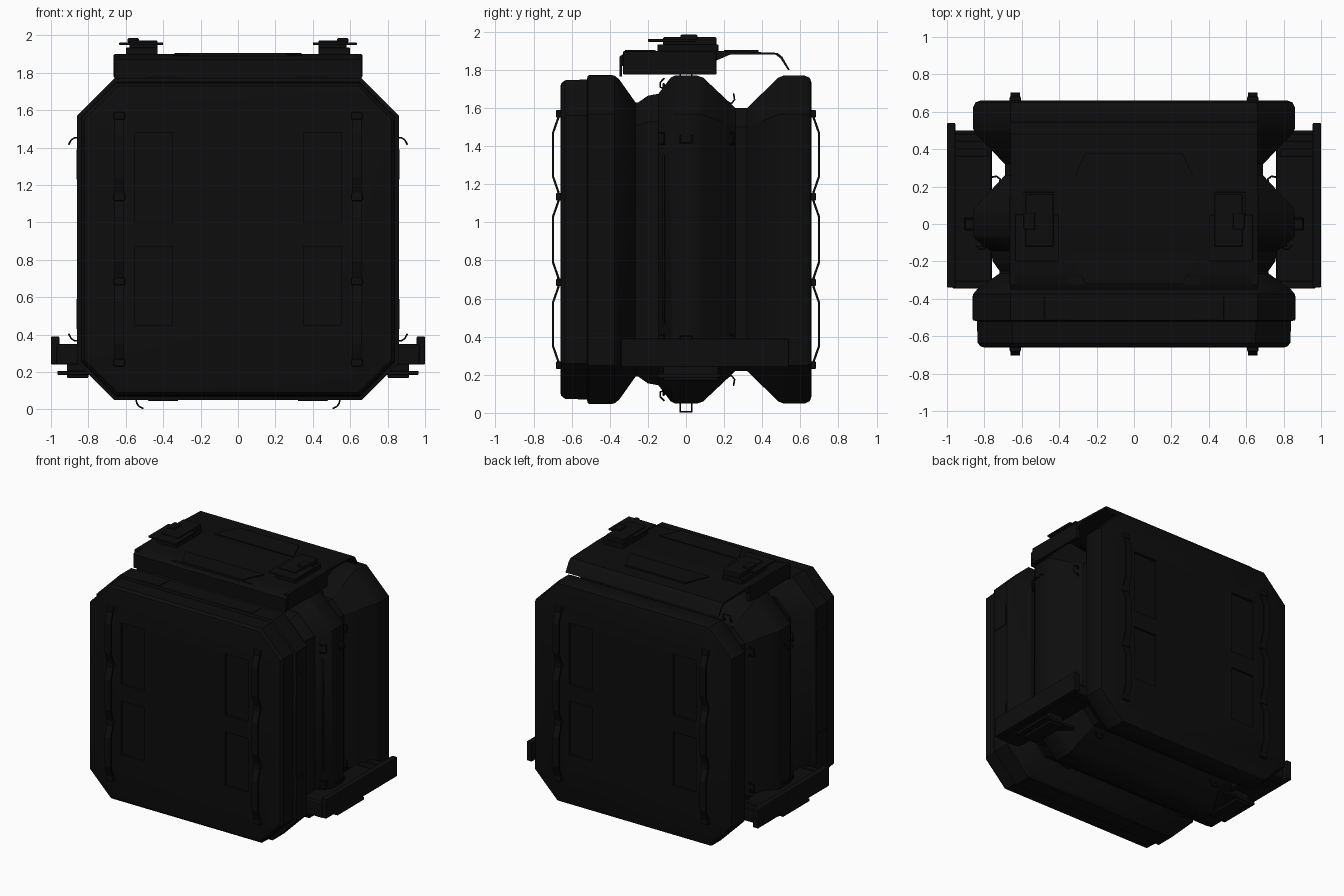
import bpy, bmesh
from mathutils import Vector

if "Cube" in bpy.data.objects:
    bpy.data.objects.remove(bpy.data.objects["Cube"])

mat = bpy.data.materials.new("near_black")
mat.use_nodes = True
COLOUR = (0.004, 0.004, 0.004, 1)
mat.diffuse_color = COLOUR
mat.node_tree.nodes["Principled BSDF"].inputs["Base Color"].default_value = COLOUR

CZ, HALF, CORNER = 0.91, 0.86, 0.20


def finish(name, bm, bevel=0.0):
    bmesh.ops.recalc_face_normals(bm, faces=bm.faces)
    me = bpy.data.meshes.new(name)
    bm.to_mesh(me)
    bm.free()
    ob = bpy.data.objects.new(name, me)
    bpy.context.collection.objects.link(ob)
    me.materials.append(mat)
    if bevel:
        mod = ob.modifiers.new("bevel", "BEVEL")
        mod.width, mod.segments = bevel, 2
    return ob


def smooth(ob):
    bpy.ops.object.select_all(action="DESELECT")
    ob.select_set(True)
    bpy.context.view_layer.objects.active = ob
    bpy.ops.object.shade_smooth_by_angle()


def box(name, x, y, z, bevel=0.006):
    bm = bmesh.new()
    bmesh.ops.create_cube(bm, size=1)
    for v in bm.verts:
        v.co = [(a + b) / 2 + c * (b - a) for (a, b), c in zip((x, y, z), v.co)]
    return finish(name, bm, bevel)


def prism(name, outline, place, depth):
    """Extrude a 2D outline; place maps its points into space."""
    bm = bmesh.new()
    face = bm.faces.new([bm.verts.new(place(*p)) for p in outline])
    ext = bmesh.ops.extrude_face_region(bm, geom=[face])
    moved = [v for v in ext["geom"] if isinstance(v, bmesh.types.BMVert)]
    bmesh.ops.translate(bm, verts=moved, vec=depth)
    return finish(name, bm)


def wire(name, points, radius, cyclic=False):
    cu = bpy.data.curves.new(name, "CURVE")
    cu.dimensions = "3D"
    cu.bevel_depth, cu.bevel_resolution = radius, 1
    sp = cu.splines.new("POLY")
    sp.points.add(len(points) - 1)
    for p, co in zip(sp.points, points):
        p.co = (*co, 1)
    sp.use_cyclic_u = cyclic
    cu.use_fill_caps = True
    ob = bpy.data.objects.new(name, cu)
    bpy.context.collection.objects.link(ob)
    cu.materials.append(mat)
    bpy.ops.object.select_all(action="DESELECT")
    ob.select_set(True)
    bpy.context.view_layer.objects.active = ob
    bpy.ops.object.convert(target="MESH")


def ring(inset):
    """Octagonal section, moved inward by inset."""
    h = HALF - inset
    k = h - CORNER + 0.586 * inset
    return [(k, h), (h, k), (h, -k), (k, -h), (-k, -h), (-h, -k), (-h, k), (-k, h)]


# Ribbed shell: octagonal rings lofted from front to back
stations = [(-0.66, 0.06), (-0.655, 0.04), (-0.635, 0.024), (-0.52, 0.02), (-0.515, 0),
            (-0.375, 0), (-0.35, 0.02), (-0.265, 0.14), (-0.25, 0.14), (-0.20, 0.105),
            (-0.145, 0.095), (-0.08, 0.01), (-0.06, 0), (0.06, 0), (0.09, 0.01),
            (0.26, 0.17), (0.32, 0.17), (0.485, 0.01), (0.51, 0), (0.625, 0),
            (0.65, 0.012), (0.66, 0.04)]
bm = bmesh.new()
rings = [[bm.verts.new((x, y, CZ + z)) for x, z in ring(d)] for y, d in stations]
for a, b in zip(rings, rings[1:]):
    for i in range(8):
        j = (i + 1) % 8
        bm.faces.new((a[i], a[j], b[j], b[i]))
bm.faces.new(rings[0])
bm.faces.new(rings[-1])
shell = finish("case_shell", bm)

# Shallow recesses in the front and back panels
cutters = []
for sx in (-1, 1):
    for sy in (-1, 1):
        for z0, z1 in ((0.45, 0.87), (1.0, 1.48)):
            cutters.append(box("recess_cutter", sorted((sx * 0.35, sx * 0.55)),
                               sorted((sy * 0.642, sy * 0.70)), (z0, z1), 0))
bpy.context.view_layer.objects.active = shell
for c in cutters:
    c.hide_render = True
    mod = shell.modifiers.new("recess", "BOOLEAN")
    mod.operation, mod.object, mod.solver = "DIFFERENCE", c, "EXACT"
    bpy.ops.object.modifier_apply(modifier=mod.name)
for c in cutters:
    bpy.data.objects.remove(c)
smooth(shell)

# Wavy straps on front and back
for sx in (-1, 1):
    for sy in (-1, 1):
        outer = []
        for z0, z1 in ((0.25, 0.68), (0.69, 1.13), (1.14, 1.57)):
            outer += [(0.675, z0), (0.676, z0 + 0.02), (0.704, z0 + 0.10),
                      (0.704, z1 - 0.10), (0.676, z1 - 0.02), (0.675, z1)]
        inner = [(y - 0.012, z) for y, z in reversed(outer)]
        prism("strap", outer + inner,
              lambda y, z: (sx * 0.635 - 0.025, sy * y, z), (0.05, 0, 0))
        for z in (0.25, 0.685, 1.135, 1.57):
            box("strap_anchor", (sx * 0.635 - 0.03, sx * 0.635 + 0.03),
                sorted((sy * 0.65, sy * 0.682)), (z - 0.02, z + 0.02))

# The four outer sides share one layout: along, depth, outward
sides = {
    "top": lambda a, y, o: (a, y, CZ + o),
    "bottom": lambda a, y, o: (a, y, CZ - o),
    "left": lambda a, y, o: (o, y, CZ + a),
    "right": lambda a, y, o: (-o, y, CZ + a),
}
for side, at in sides.items():
    for s in (-1, 1):
        # Wire loop curling towards the middle of the side
        arc = [(0.545, 0.85), (0.542, 0.875), (0.53, 0.893), (0.508, 0.904)]
        path = [(a, -0.03, o) for a, o in arc] + [(a, 0.03, o) for a, o in reversed(arc)]
        wire(side + "_loop", [at(s * a, y, o) for a, y, o in path], 0.005)
        # Hooks on both slopes of the centre rib
        for hook in ([(-0.11, 0.79), (-0.135, 0.80), (-0.135, 0.825), (-0.115, 0.845)],
                     [(0.21, 0.72), (0.24, 0.715), (0.255, 0.735), (0.25, 0.765)]):
            path = [(0.50, y, o) for y, o in hook] + [(0.56, y, o) for y, o in reversed(hook)]
            wire(side + "_hook", [at(s * a, y, o) for a, y, o in path], 0.005)
    # Long rail on the rib slope
    rail = [(-0.45, 0.79), (-0.43, 0.815), (0.43, 0.815), (0.45, 0.79)]
    wire(side + "_rail", [at(a, -0.117, o) for a, o in rail], 0.007)
    # Thin raised plates on the front slab
    for s in (-1, 1):
        lo, hi = sorted((s * 0.32, s * 0.48))
        p, q = at(lo, -0.51, 0.855), at(hi, -0.385, 0.864)
        box(side + "_plate", *[sorted(pair) for pair in zip(p, q)], bevel=0.002)

# Top cover, bent down at both ends
cover = [(-0.35, 1.765), (-0.35, 1.87), (-0.32, 1.89), (-0.26, 1.90), (0.20, 1.90),
         (0.48, 1.89), (0.505, 1.87), (0.545, 1.80), (0.535, 1.80), (0.495, 1.862),
         (0.47, 1.88), (0.23, 1.88), (0.16, 1.85), (-0.05, 1.835), (-0.30, 1.835),
         (-0.335, 1.82), (-0.335, 1.765)]
smooth(prism("top_cover", cover, lambda y, z: (-0.66, y, z), (1.32, 0, 0)))
wedge = [(-0.35, 1.895), (-0.21, 1.785), (0.21, 1.785), (0.35, 1.895)]
prism("cover_centre", wedge, lambda x, z: (x, -0.32, z), (0, 0.42, 0))

# Raised trapezoid pads on the cover
for y0, y1 in ((-0.32, -0.16), (0.20, 0.38)):
    out, inn = (y0, y1) if y0 < 0 else (y1, y0)
    prism("cover_pad", [(-0.26, out), (0.26, out), (0.34, inn), (-0.34, inn)],
          lambda x, y: (x, y, 1.89), (0, 0, 0.016))

for s in (-1, 1):
    def span(a, b):
        return sorted((s * a, s * b))

    # Cover end lips, latches
    box("cover_lip", span(0.63, 0.665), (-0.33, 0.16), (1.775, 1.90))
    box("latch_base", span(0.43, 0.60), (-0.15, 0.17), (1.895, 1.935))
    box("latch_body", span(0.43, 0.58), (-0.12, 0.16), (1.93, 1.972))
    box("latch_arm", span(0.40, 0.635), (-0.20, 0.05), (1.948, 1.962), 0.003)
    box("latch_knob", span(0.53, 0.59), (-0.03, 0.06), (1.96, 1.985))

    # Lower corner bracket with lip, ribs and latch underneath
    box("bracket_plate", span(0.76, 0.98), (-0.33, 0.50), (0.25, 0.335), 0.012)
    box("bracket_lip", span(0.955, 1.0), (-0.34, 0.54), (0.24, 0.39))
    for y in (-0.325, 0.38, 0.46):
        box("bracket_rib", span(0.78, 0.97), (y - 0.02, y + 0.02), (0.24, 0.35))
    box("bracket_latch", span(0.80, 0.915), (-0.12, 0.17), (0.168, 0.26))
    box("bracket_latch_arm", span(0.70, 0.965), (-0.15, 0.18), (0.185, 0.205), 0.003)
